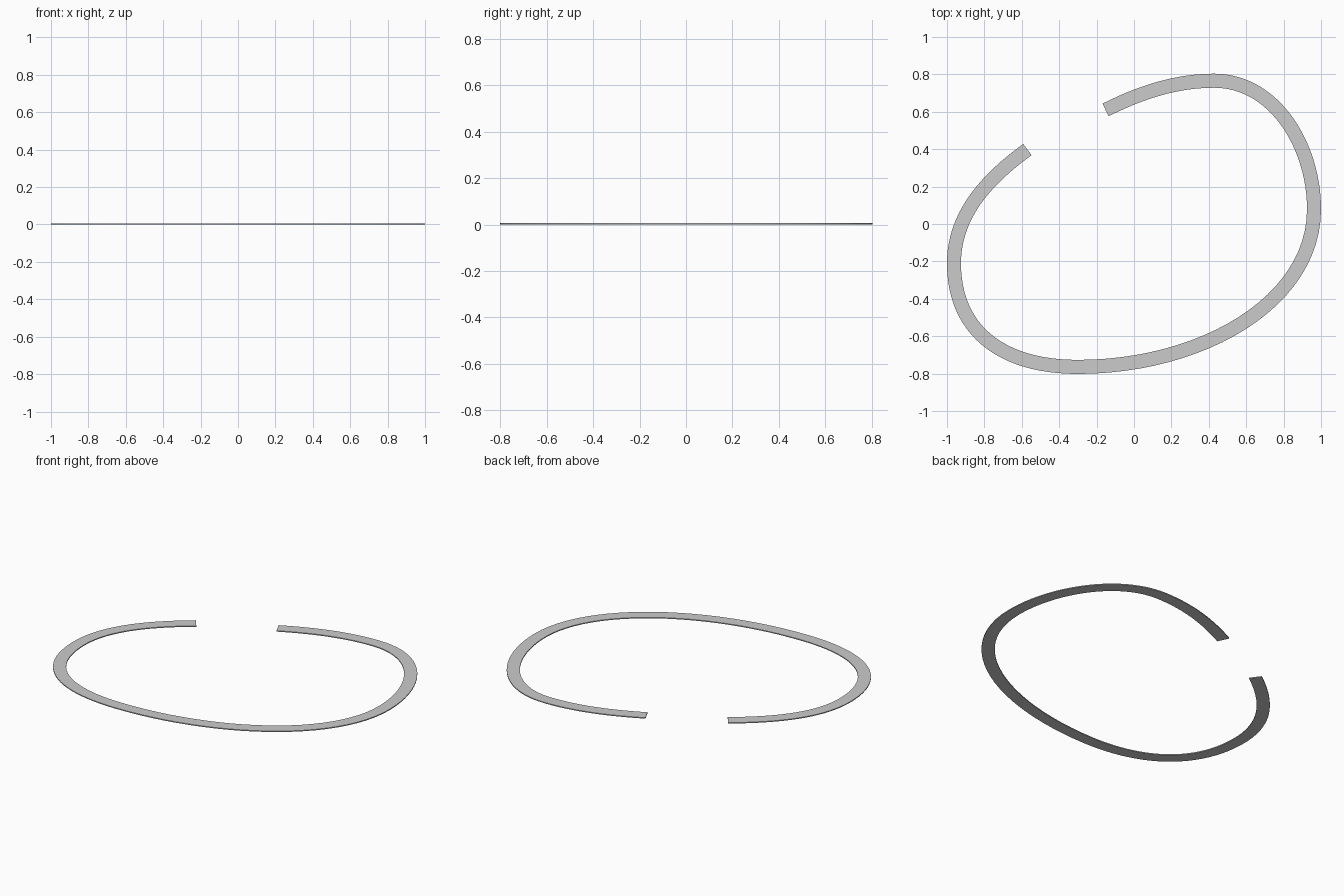
import bpy, bmesh
from mathutils import Vector
from mathutils.geometry import interpolate_bezier

if "Cube" in bpy.data.objects:
    bpy.data.objects.remove(bpy.data.objects["Cube"])

WIDTH, THICK, STEPS = 0.075, 0.006, 24

# Centre line: (handle in, point, handle out)
path = [
    ((-0.152, 0.61), (-0.152, 0.61), (0.045, 0.708)),
    ((0.23, 0.766), (0.43, 0.766), (0.75, 0.766)),
    ((0.9625, 0.42), (0.9625, 0.08), (0.9625, -0.42)),
    ((0.36, -0.764), (-0.30, -0.764), (-0.72, -0.764)),
    ((-0.9625, -0.56), (-0.9625, -0.21), (-0.9625, 0.07)),
    ((-0.756, 0.262), (-0.57, 0.398), (-0.57, 0.398)),
]
path = [[Vector((x, y, 0)) for x, y in knot] for knot in path]
centre = []
for a, b in zip(path, path[1:]):
    centre += interpolate_bezier(a[1], a[2], b[0], b[1], STEPS + 1)[:-1]
centre.append(path[-1][1])

# Sweep a thin rectangular section along the line
bm = bmesh.new()
rings = []
for i, p in enumerate(centre):
    t = (centre[min(i + 1, len(centre) - 1)] - centre[max(i - 1, 0)]).normalized()
    side = Vector((-t.y, t.x, 0)) * WIDTH / 2
    up = Vector((0, 0, THICK))
    rings.append([bm.verts.new(v) for v in (p + side, p - side, p - side + up, p + side + up)])
for a, b in zip(rings, rings[1:]):
    for k in range(4):
        n = (k + 1) % 4
        bm.faces.new((a[k], a[n], b[n], b[k]))
bm.faces.new(rings[0])
bm.faces.new(rings[-1][::-1])
bmesh.ops.recalc_face_normals(bm, faces=bm.faces)

mesh = bpy.data.meshes.new("open_ring_band")
bm.to_mesh(mesh)
bm.free()
band = bpy.data.objects.new("open_ring_band", mesh)
bpy.context.collection.objects.link(band)
